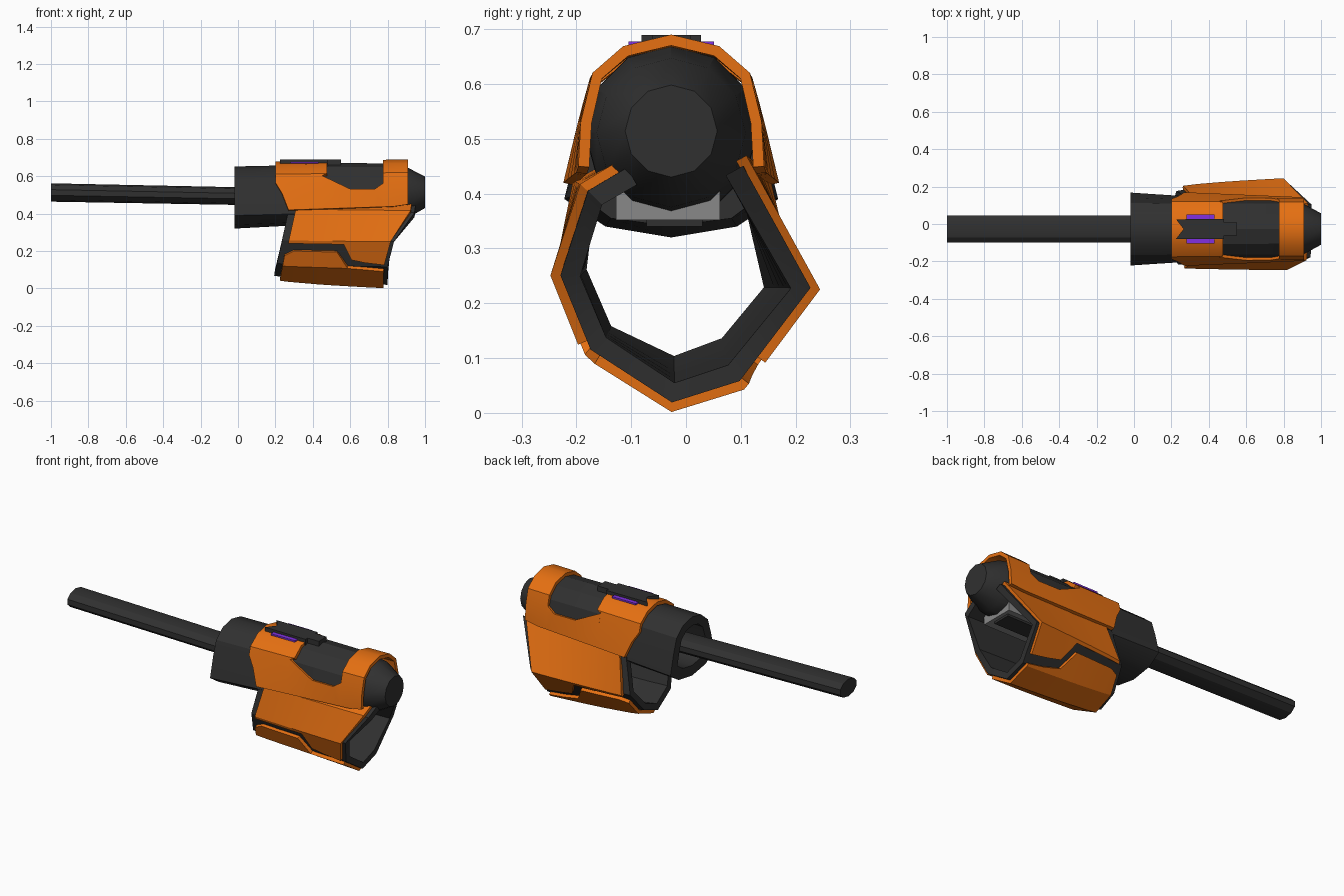
import bpy, bmesh, math

if "Cube" in bpy.data.objects:
    bpy.data.objects.remove(bpy.data.objects["Cube"])


def material(name, rgb):
    m = bpy.data.materials.new(name)
    m.diffuse_color = (*rgb, 1)
    m.use_nodes = True
    m.node_tree.nodes["Principled BSDF"].inputs["Base Color"].default_value = m.diffuse_color
    return m


ORANGE = material("orange", (0.78, 0.16, 0.006))
DARK = material("charcoal", (0.03, 0.03, 0.03))
GREY = material("mid grey", (0.25, 0.25, 0.25))
PURPLE = material("purple", (0.22, 0.03, 0.75))
CY = -0.027  # centre line of the cannon


def finish(name, bm, mat, thickness=0):
    """Turn a bmesh into a named object, optionally thickened."""
    bmesh.ops.remove_doubles(bm, verts=bm.verts, dist=0.0005)
    bmesh.ops.recalc_face_normals(bm, faces=bm.faces)
    me = bpy.data.meshes.new(name)
    bm.to_mesh(me)
    bm.free()
    ob = bpy.data.objects.new(name, me)
    bpy.context.collection.objects.link(ob)
    me.materials.append(mat)
    bpy.ops.object.select_all(action='DESELECT')
    bpy.context.view_layer.objects.active = ob
    ob.select_set(True)
    if thickness:
        mod = ob.modifiers.new("thickness", 'SOLIDIFY')
        mod.thickness, mod.offset = thickness, 0
        bpy.ops.object.modifier_apply(modifier=mod.name)
        bm = bmesh.new()
        bm.from_mesh(me)
        bmesh.ops.recalc_face_normals(bm, faces=bm.faces)
        bm.to_mesh(me)
        bm.free()
    bpy.ops.object.shade_smooth_by_angle(angle=math.radians(28))
    return ob


def loft(name, rings, mat):
    """Skin closed (y, z) rings placed along x, capped at both ends."""
    bm = bmesh.new()
    vs = [[bm.verts.new((x, y, z)) for y, z in pts] for x, pts in rings]
    n = len(vs[0])
    for a, b in zip(vs, vs[1:]):
        for i in range(n):
            bm.faces.new((a[i], a[(i + 1) % n], b[(i + 1) % n], b[i]))
    bm.faces.new(vs[0])
    bm.faces.new(vs[-1])
    return finish(name, bm, mat)


def patch(bm, f, stations, rows):
    """Grid on surface f(u, t); each station (u, t0, t1) clips the rows."""
    cols = []
    for u, t0, t1 in stations:
        cols.append([f(u, min(max(t, t0), t1)) for t in rows])
    for a, b in zip(cols, cols[1:]):
        for i in range(len(rows) - 1):
            quad = []
            for p in (a[i], a[i + 1], b[i + 1], b[i]):
                if all(math.dist(p, q) > 0.0005 for q in quad):
                    quad.append(p)
            if len(quad) > 2:
                bm.faces.new([bm.verts.new(p) for p in quad])


def lerp(a, b, k):
    return a + (b - a) * k


def along(pts, t):
    i = min(int(t), len(pts) - 2)
    return [lerp(a, b, t - i) for a, b in zip(pts[i], pts[i + 1])]


def circle(r, z, n=12, ry=None):
    return [(CY + (ry or r) * math.sin(2 * math.pi * i / n),
             z + r * math.cos(2 * math.pi * i / n)) for i in range(n)]


def mirrored(half):
    """Full ring from a half outline of (offset, z)."""
    return [(CY + y, z) for y, z in half] + [(CY - y, z) for y, z in half[-2:0:-1]]


def prism(name, outline, z0, z1, mat):
    bm = bmesh.new()
    lo = bm.faces.new([bm.verts.new((x, y, z0)) for x, y in outline])
    up = bmesh.ops.extrude_face_region(bm, geom=[lo])['geom']
    for v in up:
        if isinstance(v, bmesh.types.BMVert):
            v.co.z = z1
    return finish(name, bm, mat)


# Long flattened barrel
loft("barrel", [(-1, circle(0.049, 0.513, 10, 0.077)),
                (0.2, circle(0.047, 0.49, 10, 0.077))], DARK)

# Hollow front sleeve
front = [(0, .652), (.08, .635), (.14, .585), (.168, .5), (.195, .39), (.12, .34), (0, .32)]
rear = [(0, .66), (.08, .64), (.135, .59), (.155, .5), (.17, .4), (.11, .355), (0, .34)]
inner = [(y * .68, .5 + (z - .5) * .68) for y, z in front]
loft("front_sleeve", [(.13, mirrored(inner)), (-.02, mirrored(inner)),
                      (-.02, mirrored(front)), (.36, mirrored(rear))], DARK)

# Central body with tapered tail
loft("body_core", [(.2, circle(.15, .51)), (.5, circle(.158, .512)), (.77, circle(.157, .512)),
                   (.905, circle(.136, .511)), (1.0, circle(.084, .514))], DARK)

# Upper shell: front band, low side strips and rear band
SHELL_F = [(0, .668), (.08, .65), (.14, .605), (.16, .53), (.19, .415)]
SHELL_R = [(0, .68), (.083, .66), (.135, .615), (.155, .53), (.16, .44)]


def shell(side):
    def f(x, t):
        k = min(1, max(0, (x - .2) / .71))
        a, b = along(SHELL_F, t), along(SHELL_R, t)
        return (x, CY + side * lerp(a[0], b[0], k), lerp(a[1], b[1], k))
    return f


bm = bmesh.new()
for side in (1, -1):
    for strip in ([(.2, 0, 2.55), (.235, 0, 3.2), (.27, 0, 4), (.45, 0, 4)],
                  [(.45, 2.1, 4), (.6, 3, 4), (.73, 3, 4), (.775, 2.65, 4)],
                  [(.45, 0, 2.1), (.475, 0, 2)],
                  [(.775, 0, 4), (.83, 0, 4), (.91, 0, 3.9)]):
        patch(bm, shell(side), strip, range(5))
finish("upper_shell", bm, ORANGE, 0.02)

# Lower arm tunnel: section points run from the -y top under to the +y top
LOW_F = [(-.14, .45), (-.2, .42), (-.225, .26), (-.17, .13),
         (-.025, .06), (.09, .1), (.185, .22), (.15, .43)]
LOW_R = [(-.11, .455), (-.185, .41), (-.237, .25), (-.18, .11),
         (-.025, .011), (.1, .05), (.235, .225), (.1, .465)]


def tunnel(offset):
    def f(u, t):
        k = u ** 0.6
        a, b = along(LOW_F, t), along(LOW_R, t)
        y, z = lerp(a[0], b[0], k), lerp(a[1], b[1], k)
        x0 = .2 + .2 * (z - .08)
        x1 = .8 + .15 * min(1, max(0, (z - .2) / .22))
        dy, dz = y + .01, z - .25
        d = offset / math.hypot(dy, dz)
        return (lerp(x0, x1, u), y + dy * d, z + dz * d)
    return f


rows = range(8)
bm = bmesh.new()
patch(bm, tunnel(-.026), [(u / 5, 0, 7) for u in range(6)], rows)
finish("arm_tunnel_liner", bm, DARK, 0.036)

# Stepped side panels of the lower shell
us = (.06, .2, .4, .56, .67, .8, .97)
low_l = (2.1, 2.1, 2.1, 2.1, 2.7, 2.8, 2.87)
low_r = (5.93, 5.93, 5.93, 5.93, 5.4, 5.33, 5.27)
for name, strip in (("lower_side_panel_front", [(u, 0, t) for u, t in zip(us, low_l)]),
                    ("lower_side_panel_back", [(u, t, 7) for u, t in zip(us, low_r)])):
    bm = bmesh.new()
    patch(bm, tunnel(0), strip, rows)
    finish(name, bm, ORANGE, 0.021)

# Bottom panel following the same step
bm = bmesh.new()
patch(bm, tunnel(0), [(.05, 2.6, 5.6), (.13, 2.4, 5.72), (.4, 2.4, 5.72), (.53, 2.4, 5.72),
                      (.64, 3.0, 5.2), (.8, 3.05, 5.1), (.965, 3.12, 5.05)], rows)
finish("bottom_panel", bm, ORANGE, 0.021)

# Grip block inside the tunnel with a dark rail beneath
grip = [(-.128, .352), (.062, .352), (.062, .42), (.03, .395), (-.09, .395), (-.128, .42)]
loft("inner_grip_block", [(.55, grip), (.86, grip)], GREY)
loft("inner_grip_rail", [(.55, [(-.072, .34), (.03, .34), (.03, .36), (-.072, .36)]),
                         (.84, [(-.072, .34), (.03, .34), (.03, .36), (-.072, .36)])], DARK)

# Notched top sight plate with a narrow tail
prism("top_plate", [(.225, CY - .052), (.48, CY - .054), (.48, CY - .035), (.55, CY - .035),
                    (.55, CY + .035), (.48, CY + .035), (.48, CY + .054), (.225, CY + .052),
                    (.265, CY)], .655, .689, DARK)

# Glowing strips beside the plate
for side, label in ((1, "back"), (-1, "front")):
    y = CY + side * .066
    prism("light_strip_" + label, [(.28, y - .012), (.43, y - .012), (.43, y + .012),
                                   (.28, y + .012)], .668, .677, PURPLE)
